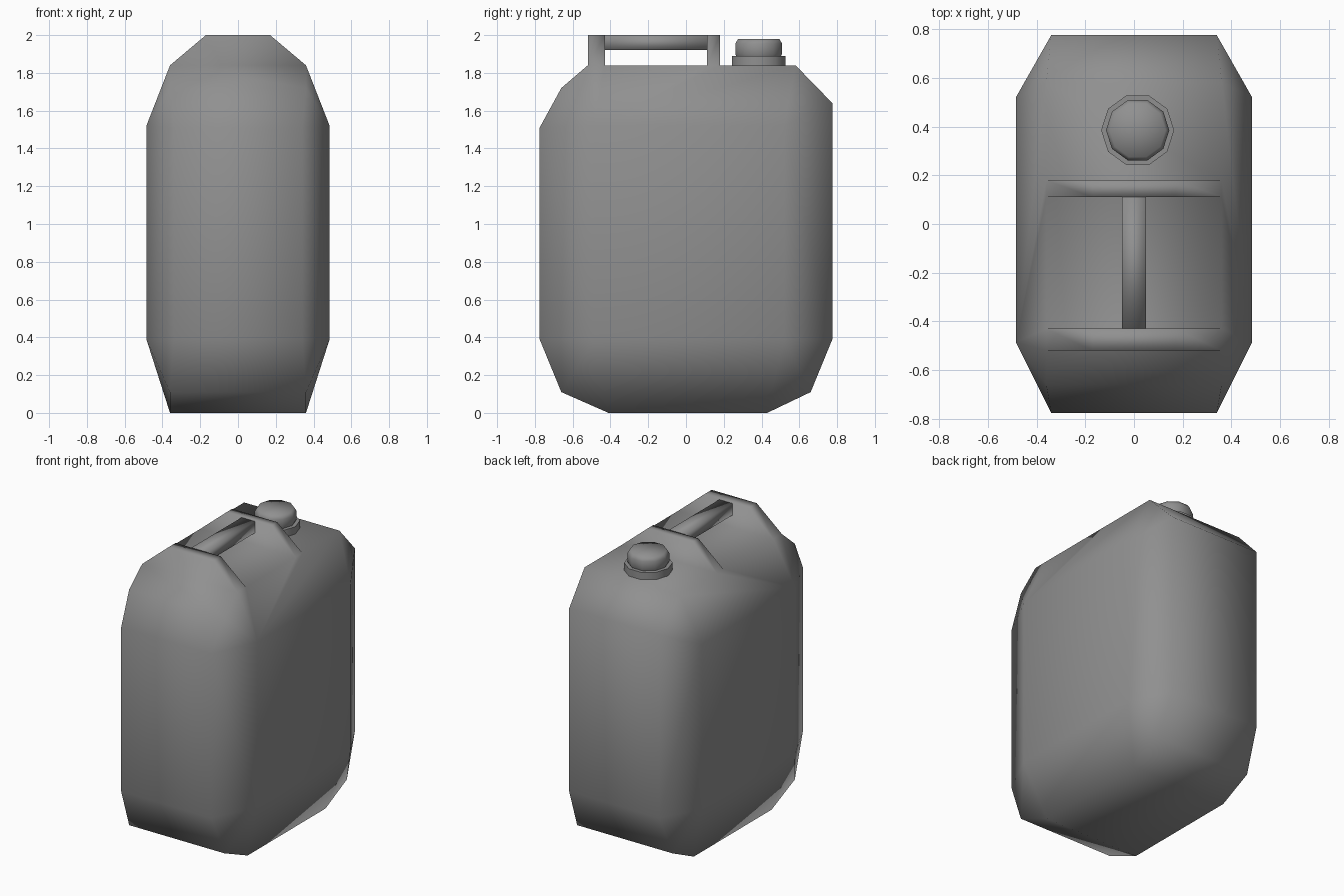
import bpy, bmesh, math
from mathutils import Vector, Matrix

cube = bpy.data.objects.get("Cube")
if cube:
    bpy.data.objects.remove(cube, do_unlink=True)

# One plain plastic colour
grey = bpy.data.materials.new("grey plastic")
grey.use_nodes = True
colour = (0.28, 0.28, 0.28, 1)
grey.diffuse_color = colour
grey.node_tree.nodes["Principled BSDF"].inputs["Base Color"].default_value = colour


def finish(bm, name):
    """Turn a bmesh into a smooth shaded object."""
    bmesh.ops.recalc_face_normals(bm, faces=bm.faces[:])
    for face in bm.faces:
        face.smooth = True
    mesh = bpy.data.meshes.new(name)
    bm.to_mesh(mesh)
    bm.free()
    mesh.materials.append(grey)
    obj = bpy.data.objects.new(name, mesh)
    bpy.context.collection.objects.link(obj)
    return obj


def lathe(name, profile, centre, sides=10):
    """Spin a radius/height profile around a vertical axis."""
    bm = bmesh.new()
    verts = [bm.verts.new((r, 0, z)) for r, z in profile]
    edges = [bm.edges.new(pair) for pair in zip(verts, verts[1:])]
    bmesh.ops.spin(bm, geom=verts + edges, cent=(0, 0, 0), axis=(0, 0, 1),
                   angle=math.tau, steps=sides, use_duplicate=False)
    bmesh.ops.remove_doubles(bm, verts=bm.verts[:], dist=0.0005)
    bmesh.ops.translate(bm, verts=bm.verts[:], vec=centre)
    return finish(bm, name)


# Body: outline of the middle slab (y, z) plus a smaller raised side panel
outline = [(-.41, 0), (-.66, .11), (-.775, .39), (-.775, 1.51), (-.66, 1.72),
           (-.52, 1.84), (.58, 1.84), (.775, 1.64), (.775, .39), (.66, .11), (.43, 0)]
panel = [(-.485, .39), (.52, .39), (.52, 1.52), (-.485, 1.52)]
body = bmesh.new()
for side in (-1, 1):
    for y, z in outline:
        body.verts.new((side * (.34 if abs(y) > .7 else .36), y, z))
    for y, z in panel:
        body.verts.new((side * .485, y, z))
bmesh.ops.convex_hull(body, input=body.verts[:])
bmesh.ops.dissolve_limit(body, angle_limit=math.radians(2),
                         verts=body.verts[:], edges=body.edges[:])


def top_faces():
    body.faces.ensure_lookup_table()
    body.normal_update()
    return [f for f in body.faces if all(abs(v.co.z - 1.84) < .001 for v in f.verts)]


# Cut the top into strips and raise two of them as handle posts
for y in (-.43, .11, .18):
    faces = top_faces()
    edges = {e for f in faces for e in f.edges}
    verts = {v for f in faces for v in f.verts}
    bmesh.ops.bisect_plane(body, geom=faces + list(edges) + list(verts),
                           plane_co=(0, y, 0), plane_no=(0, 1, 0))
for y in (-.475, .145):
    post = min(top_faces(), key=lambda f: abs(f.calc_center_median().y - y))
    result = bmesh.ops.extrude_face_region(body, geom=[post])
    for v in (g for g in result["geom"] if isinstance(g, bmesh.types.BMVert)):
        v.co = Vector((v.co.x * .17 / .36, v.co.y, 2))
    if post.is_valid:
        bmesh.ops.delete(body, geom=[post], context='FACES_ONLY')
finish(body, "can_body")

# Grip bar between the posts
bar = bmesh.new()
bmesh.ops.create_cube(bar, size=1, matrix=Matrix.Translation((0, -.16, 1.96))
                      @ Matrix.Diagonal((.1, .54, .08, 1)))
finish(bar, "grip_bar")

# Spout collar and screw cap
spot = (.015, .385, 0)
collar = lathe("spout_collar", [(.15, 1.83), (.15, 1.89), (.115, 1.89)], spot)
lathe("screw_cap", [(.12, 1.88), (.13, 1.9), (.13, 1.955), (.115, 1.98), (0, 1.98)], spot)

bpy.ops.object.select_all(action='DESELECT')
collar.select_set(True)
bpy.context.view_layer.objects.active = collar
bpy.ops.object.shade_smooth_by_angle(angle=math.radians(50))
